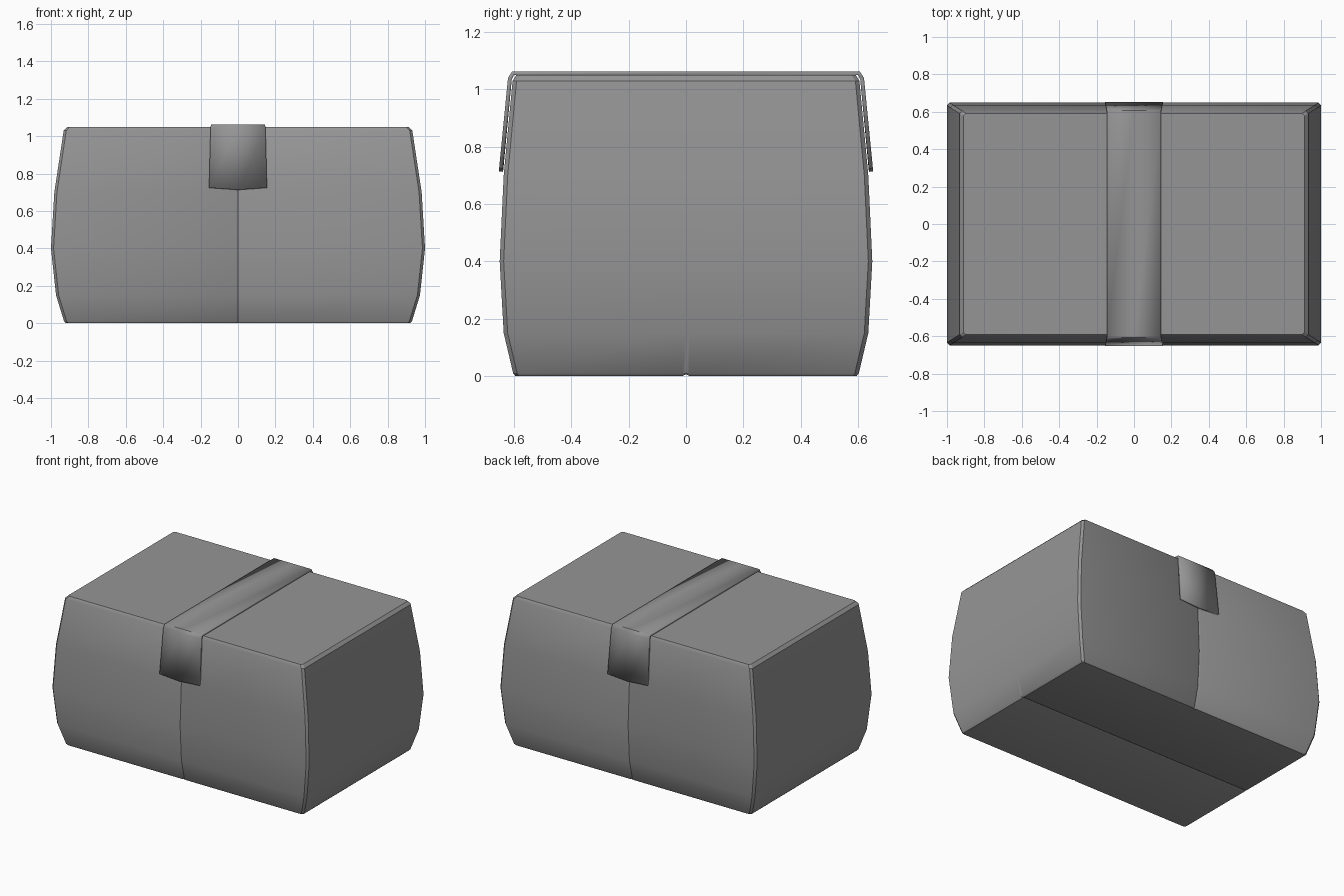
import bpy, bmesh, math

cube = bpy.data.objects.get("Cube")
if cube:
    bpy.data.objects.remove(cube, do_unlink=True)

grey = bpy.data.materials.new("cardboard_grey")
grey.use_nodes = True
colour = (0.3, 0.3, 0.3, 1)
grey.diffuse_color = colour
grey.node_tree.nodes["Principled BSDF"].inputs["Base Color"].default_value = colour


def finish(bm, name):
    bmesh.ops.recalc_face_normals(bm, faces=bm.faces)
    mesh = bpy.data.meshes.new(name)
    bm.to_mesh(mesh)
    bm.free()
    mesh.materials.append(grey)
    obj = bpy.data.objects.new(name, mesh)
    bpy.context.collection.objects.link(obj)
    bpy.ops.object.select_all(action='DESELECT')
    obj.select_set(True)
    bpy.context.view_layer.objects.active = obj
    bpy.ops.object.shade_smooth_by_angle(angle=math.radians(30))
    return obj


# Bulging box: (height, half width, half depth) of each level
LEVELS = [(0, 0.92, 0.595), (0.01, 0.93, 0.603), (0.15, 0.973, 0.636),
          (0.4, 1.0, 0.65), (0.7, 0.982, 0.636), (1.03, 0.932, 0.605),
          (1.05, 0.912, 0.592)]
CHAMFER, SEAM, DEPTH = 0.014, 0.012, 0.006


def outline(w, d):
    """Chamfered rectangle with a shallow seam in the middle of front and back."""
    half = [(w, 0), (w, SEAM), (w, d - CHAMFER), (w - CHAMFER, d), (SEAM, d),
            (0, d - DEPTH), (-SEAM, d), (CHAMFER - w, d), (-w, d - CHAMFER), (-w, SEAM)]
    return half + [(-x, -y) for x, y in half]


bm = bmesh.new()
rings = [[bm.verts.new((x, y, z)) for x, y in outline(w, d)] for z, w, d in LEVELS]
for low, high in zip(rings, rings[1:]):
    for i in range(len(low)):
        j = (i + 1) % len(low)
        bm.faces.new((low[i], low[j], high[j], high[i]))
bm.faces.new(rings[-1])

# Bottom flaps meeting at a seam along the length
b = rings[0]
for s in (0, 10):
    b[s].co.z = DEPTH
    bm.faces.new(b[s + 1:s + 10])
bm.faces.new((b[0], b[1], b[9], b[10]))
bm.faces.new((b[10], b[11], b[19], b[0]))
finish(bm, "box")

# Tape over the top, folded down the front and back: (depth, height, half width)
side = [(0.652, 0.725, 0.155), (0.621, 1.04, 0.147), (0.607, 1.062, 0.145)]
path = [(-y, z, w) for y, z, w in side] + side[::-1]
bm = bmesh.new()
rows = []
for i, (y, z, w) in enumerate(path):
    dip = 0.011 if i in (0, len(path) - 1) else 0
    rows.append([bm.verts.new((x, y, z - (dip if x == 0 else 0))) for x in (-w, 0, w)])
for r, s in zip(rows, rows[1:]):
    for k in (0, 1):
        bm.faces.new((r[k], r[k + 1], s[k + 1], s[k]))
tape = finish(bm, "tape")
if sum(p.normal.z for p in tape.data.polygons) < 0:
    tape.data.flip_normals()
solid = tape.modifiers.new("thickness", 'SOLIDIFY')
solid.thickness = 0.014
solid.offset = -1
